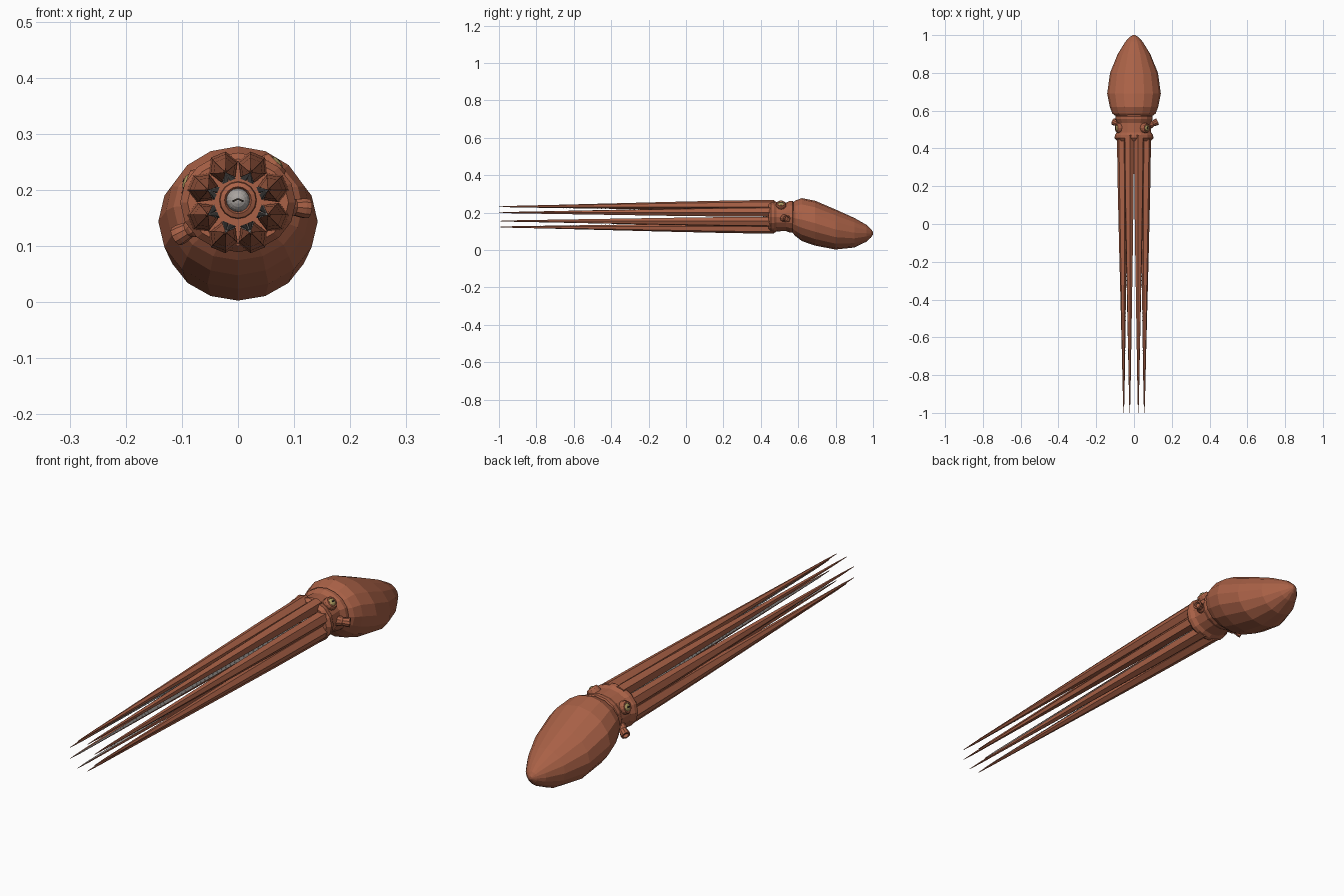
import bpy, bmesh
from math import sin, cos, pi, radians
from mathutils import Vector, Matrix

cube = bpy.data.objects.get("Cube")
if cube:
    bpy.data.objects.remove(cube, do_unlink=True)


def material(name, rgb):
    m = bpy.data.materials.new(name)
    m.use_nodes = True
    color = (*rgb, 1)
    m.diffuse_color = color
    m.node_tree.nodes["Principled BSDF"].inputs["Base Color"].default_value = color
    return m


SKIN = material("red brown skin", (0.40, 0.12, 0.062))
PALE = material("pale grey", (0.40, 0.37, 0.35))
GOLD = material("gold iris", (0.42, 0.33, 0.12))
DARK = material("dark pupil", (0.02, 0.015, 0.012))
CENTER = Vector((0, 0, 0.178))


def finish(name, bm, mats):
    bmesh.ops.recalc_face_normals(bm, faces=bm.faces)
    mesh = bpy.data.meshes.new(name)
    bm.to_mesh(mesh)
    bm.free()
    for m in mats:
        mesh.materials.append(m)
    ob = bpy.data.objects.new(name, mesh)
    bpy.context.collection.objects.link(ob)
    return ob


def loft(name, rings, mats, inner_side=None):
    """Skin closed rings of points; one side of the strip may take the second material."""
    bm = bmesh.new()
    loops = [[bm.verts.new(p) for p in ring] for ring in rings]
    n = len(loops[0])
    for a, b in zip(loops, loops[1:]):
        for i in range(n):
            j = (i + 1) % n
            f = bm.faces.new((a[i], a[j], b[j], b[i]))
            if i == inner_side:
                f.material_index = 1
    bm.faces.new(loops[0])
    bm.faces.new(loops[-1])
    return finish(name, bm, mats)


def lathe(name, origin, axis, profile, sides, mat, squash=1):
    """Turn a (radius, height) profile about an axis."""
    axis = Vector(axis).normalized()
    u = axis.cross(Vector((0, 0, 1))).normalized()
    v = u.cross(axis)
    rings = [[Vector(origin) + axis * h + u * r * cos(2 * pi * i / sides)
              + v * r * squash * sin(2 * pi * i / sides) for i in range(sides)]
             for r, h in profile]
    return loft(name, rings, [mat])


def radial(angle):
    return Vector((cos(angle), 0, sin(angle)))


# Mantle: y, centre z, half width, half height
mantle = [(0.565, 0.172, 0.088, 0.075), (0.585, 0.170, 0.115, 0.095),
          (0.62, 0.163, 0.128, 0.115), (0.69, 0.144, 0.142, 0.120),
          (0.80, 0.110, 0.127, 0.107), (0.90, 0.093, 0.086, 0.079),
          (0.965, 0.09, 0.046, 0.045), (0.99, 0.09, 0.022, 0.022),
          (1.0, 0.09, 0.006, 0.006)]
loft("mantle", [[(w * cos(i * pi / 8), y, z + h * sin(i * pi / 8)) for i in range(16)]
                for y, z, w, h in mantle], [SKIN])

# Head with flared collars at both ends
lathe("head", CENTER + Vector((0, 0.44, 0)), (0, 1, 0),
      [(0.09, 0), (0.103, 0.015), (0.101, 0.03), (0.091, 0.045),
       (0.088, 0.095), (0.099, 0.115), (0.099, 0.13), (0.08, 0.145)], 16, SKIN, 0.86)

# Mouth ring and beak
mouth = CENTER + Vector((0, 0.445, 0.004))
lathe("mouth_ring", mouth, (0, -1, 0),
      [(0.034, 0), (0.032, 0.014), (0.024, 0.018), (0.02, 0.01)], 16, SKIN)
beak = lathe("beak", mouth, (0, -1, 0),
             [(0.021 * cos(t * pi / 10), 0.012 + 0.021 * sin(t * pi / 10))
              for t in range(5)] + [(0.002, 0.033)], 16, PALE)
for side, label in ((1, "left"), (-1, "right")):
    bm = bmesh.new()
    bmesh.ops.create_cube(bm, size=1, matrix=Matrix.Translation(
        mouth + Vector((side * 0.005, -0.032, 0))) @ Matrix.Rotation(side * 0.45, 4, 'Y')
        @ Matrix.Diagonal((0.011, 0.005, 0.003, 1)))
    finish(label + "_beak_slit", bm, [DARK])

# Eyes and siphons, spread either side of a slightly rolled crown
crown = radians(102)
for side, label in ((-1, "left"), (1, "right")):
    d = radial(crown + side * radians(56))
    eye = CENTER + Vector((0, 0.508, 0)) + d * 0.078
    lathe(label + "_eyelid", eye, d,
          [(0.027, -0.01), (0.026, 0.014), (0.022, 0.022), (0.016, 0.022), (0.014, 0.014)],
          12, SKIN)
    lathe(label + "_iris", eye, d, [(0.017, 0.012), (0.015, 0.022), (0.008, 0.026)], 12, GOLD)
    lathe(label + "_pupil", eye, d, [(0.007, 0.0255), (0.007, 0.0275)], 10, DARK, 0.5)

    d = radial(crown + side * radians(107))
    base = CENTER + Vector((0, 0.52, 0)) + d * 0.075
    lathe(label + "_siphon", base, d + Vector((0, 0.45, 0)),
          [(0.021, 0), (0.019, 0.02), (0.015, 0.028), (0.018, 0.045),
           (0.018, 0.055), (0.012, 0.055), (0.009, 0.044)], 10, SKIN)

# Arms: y, distance from the axis, thickness radius
ARM = [(0.47, 0.068, 0.028), (0.2, 0.066, 0.0255), (-0.1, 0.064, 0.0205),
       (-0.4, 0.062, 0.0145), (-0.7, 0.060, 0.0085), (-0.93, 0.059, 0.004),
       (-1.0, 0.059, 0.001)]


def arm_at(y):
    for (y0, d0, r0), (y1, d1, r1) in zip(ARM, ARM[1:]):
        if y >= y1:
            t = (y0 - y) / (y0 - y1)
            return d0 + (d1 - d0) * t, r0 + (r1 - r0) * t


for k in range(8):
    angle = pi / 8 + k * pi / 4
    out, across = radial(angle), radial(angle + pi / 2)
    rings = []
    for y, dist, r in ARM:
        c = CENTER + Vector((0, y, 0)) + out * dist
        rings.append([c + (out * cos(a) + across * sin(a)) * r
                      for a in (pi / 6 + i * pi / 3 for i in range(6))])
    loft(f"arm_{k + 1}", rings, [SKIN, PALE], inner_side=2)

    # Two rows of suckers along the inner face
    bm = bmesh.new()
    turn = (-out).to_track_quat('Z', 'Y').to_matrix().to_4x4()
    y = 0.41
    while y > -0.8:
        dist, r = arm_at(y)
        for s in (-1, 1):
            p = CENTER + Vector((0, y, 0)) + out * (dist - r * 0.9) + across * s * r * 0.25
            bmesh.ops.create_cone(bm, cap_ends=True, segments=6, radius1=r * 0.16,
                                  radius2=r * 0.22, depth=r * 0.16,
                                  matrix=Matrix.Translation(p) @ turn)
        y -= r * 0.9 + 0.008
    finish(f"arm_{k + 1}_suckers", bm, [PALE])
